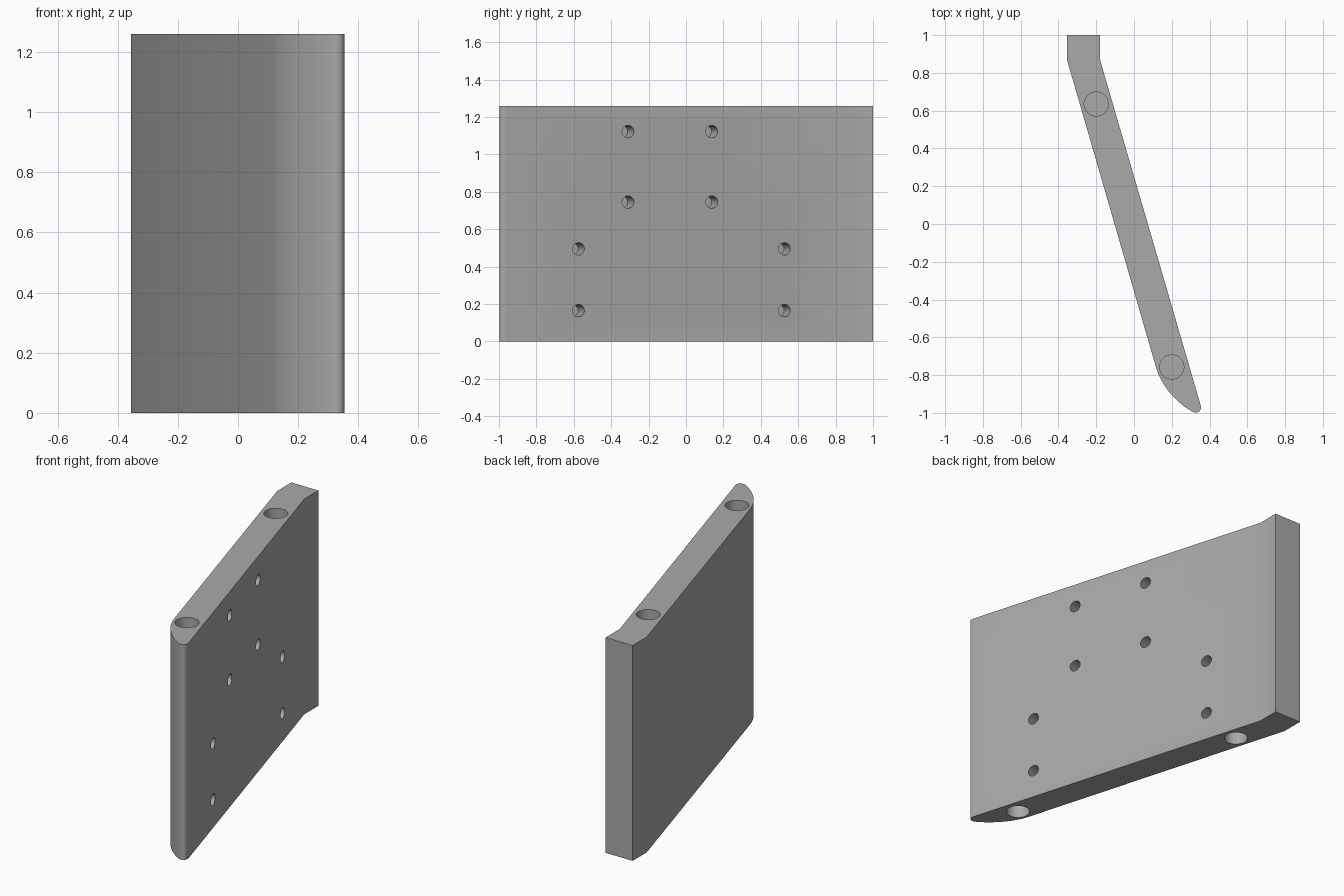
import bpy, bmesh, math
from mathutils import Vector, geometry

cube = bpy.data.objects.get("Cube")
if cube:
    bpy.data.objects.remove(cube, do_unlink=True)

HEIGHT = 1.26
grey = bpy.data.materials.new("plain_grey")
grey.use_nodes = True
COLOUR = (0.4, 0.4, 0.4, 1)
grey.diffuse_color = COLOUR
grey.node_tree.nodes["Principled BSDF"].inputs["Base Color"].default_value = COLOUR

# Slanted panel outline: square rear end, swept curved front edge, small round nose
sweep = geometry.interpolate_bezier(Vector((0.117, -0.76)), Vector((0.145, -0.86)),
                                    Vector((0.23, -0.95)), Vector((0.308, -0.993)), 20)
nose = geometry.interpolate_bezier(Vector((0.308, -0.993)), Vector((0.335, -1.008)),
                                   Vector((0.361, -0.99)), Vector((0.353, -0.96)), 10)
outline = [Vector((-0.18, 0.87)), Vector((-0.18, 1)), Vector((-0.355, 1)),
           Vector((-0.355, 0.87))] + sweep + nose[1:]

bm = bmesh.new()
base = bm.faces.new([bm.verts.new((p.x, p.y, 0)) for p in outline])
top = bmesh.ops.extrude_face_region(bm, geom=[base])["geom"]
bmesh.ops.translate(bm, vec=(0, 0, HEIGHT),
                    verts=[v for v in top if isinstance(v, bmesh.types.BMVert)])
bmesh.ops.recalc_face_normals(bm, faces=bm.faces)
mesh = bpy.data.meshes.new("panel")
bm.to_mesh(mesh)
bm.free()
panel = bpy.data.objects.new("panel", mesh)
bpy.context.collection.objects.link(panel)
mesh.materials.append(grey)


def drill(mouth, direction, radius, depth):
    """Cut a blind round hole into the panel, starting just outside its mouth."""
    direction = Vector(direction).normalized()
    lead = 0.05
    bpy.ops.mesh.primitive_cylinder_add(
        vertices=40, radius=radius, depth=depth + lead,
        location=Vector(mouth) + direction * (depth - lead) / 2,
        rotation=direction.to_track_quat('Z', 'Y').to_euler())
    cutter = bpy.context.object
    cutter.name = "hole_cutter"
    cutter.data.materials.append(grey)
    bpy.context.view_layer.objects.active = panel
    mod = panel.modifiers.new("hole", 'BOOLEAN')
    mod.operation, mod.solver, mod.object = 'DIFFERENCE', 'EXACT', cutter
    bpy.ops.object.modifier_apply(modifier=mod.name)
    bpy.data.objects.remove(cutter, do_unlink=True)


# Dowel sockets in the top and bottom edges
for x, y in ((-0.2, 0.635), (0.2, -0.757)):
    drill((x, y, HEIGHT), (0, 0, -1), 0.064, 0.3)
    drill((x, y, 0), (0, 0, 1), 0.064, 0.3)

# Screw holes square to the slanted face
corner, tip = outline[0], outline[-1]
slope = (tip.x - corner.x) / (tip.y - corner.y)
for ys, zs in (((-0.31, 0.138), (0.745, 1.122)), ((-0.575, 0.526), (0.165, 0.495))):
    for y in ys:
        for z in zs:
            drill((corner.x + slope * (y - corner.y), y, z), (-1, slope, 0), 0.033, 0.12)

bpy.ops.object.select_all(action='DESELECT')
panel.select_set(True)
bpy.context.view_layer.objects.active = panel
bpy.ops.object.shade_smooth_by_angle(angle=math.radians(30))
